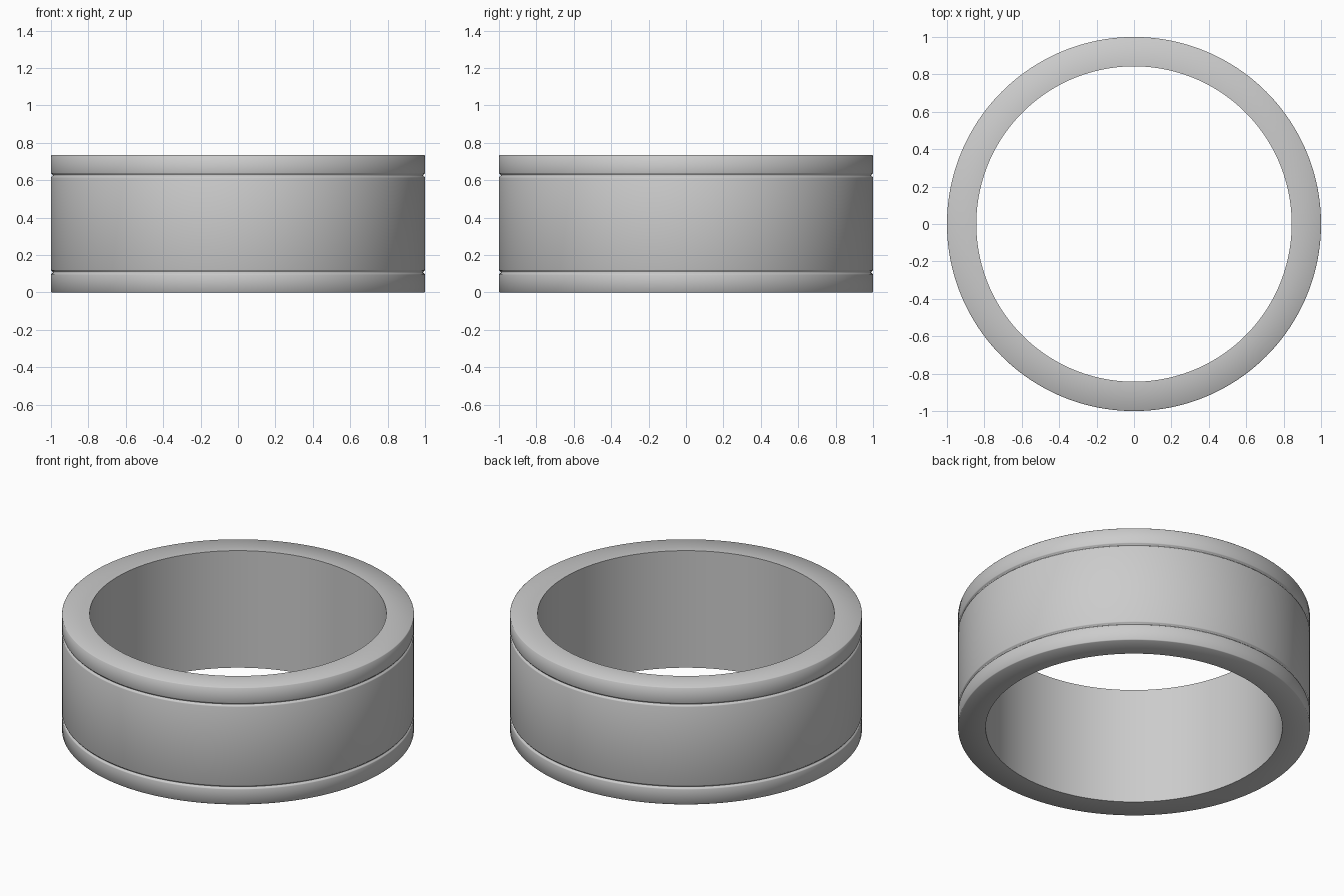
import bpy, bmesh, math

if "Cube" in bpy.data.objects:
    bpy.data.objects.remove(bpy.data.objects["Cube"])

R_OUT, R_IN, HEIGHT = 1.0, 0.843, 0.734
GROOVE_Z, GROOVE_HALF, GROOVE_DEPTH = 0.108, 0.013, 0.010
EDGE, SEGMENTS = 0.004, 192


def groove(z):
    # softly rounded channel cut into the outer wall, listed upward
    steps = 10
    return [(R_OUT - GROOVE_DEPTH * (1 - math.cos(2 * math.pi * i / steps)) / 2,
             z + GROOVE_HALF * (2 * i / steps - 1))
            for i in range(steps + 1)]


# closed cross-section of the band: (radius, height)
profile = [(R_IN, 0), (R_OUT - EDGE, 0), (R_OUT, EDGE)]
profile += groove(GROOVE_Z) + groove(HEIGHT - GROOVE_Z)
profile += [(R_OUT, HEIGHT - EDGE), (R_OUT - EDGE, HEIGHT), (R_IN, HEIGHT)]

# revolve the section around z
bm = bmesh.new()
rings = []
for k in range(SEGMENTS):
    a = 2 * math.pi * k / SEGMENTS
    rings.append([bm.verts.new((r * math.cos(a), r * math.sin(a), z)) for r, z in profile])
n = len(profile)
for k in range(SEGMENTS):
    a, b = rings[k], rings[(k + 1) % SEGMENTS]
    for i in range(n):
        j = (i + 1) % n
        bm.faces.new((a[i], b[i], b[j], a[j]))
bmesh.ops.recalc_face_normals(bm, faces=bm.faces)

mesh = bpy.data.meshes.new("ring_band")
bm.to_mesh(mesh)
bm.free()
band = bpy.data.objects.new("ring_band", mesh)
bpy.context.collection.objects.link(band)
bpy.context.view_layer.objects.active = band
band.select_set(True)
bpy.ops.object.shade_smooth_by_angle(angle=math.radians(50))

# pale silver metal
silver = bpy.data.materials.new("silver")
silver.diffuse_color = (0.95, 0.96, 0.97, 1)
silver.use_nodes = True
silver.node_tree.nodes["Principled BSDF"].inputs["Base Color"].default_value = silver.diffuse_color
mesh.materials.append(silver)
